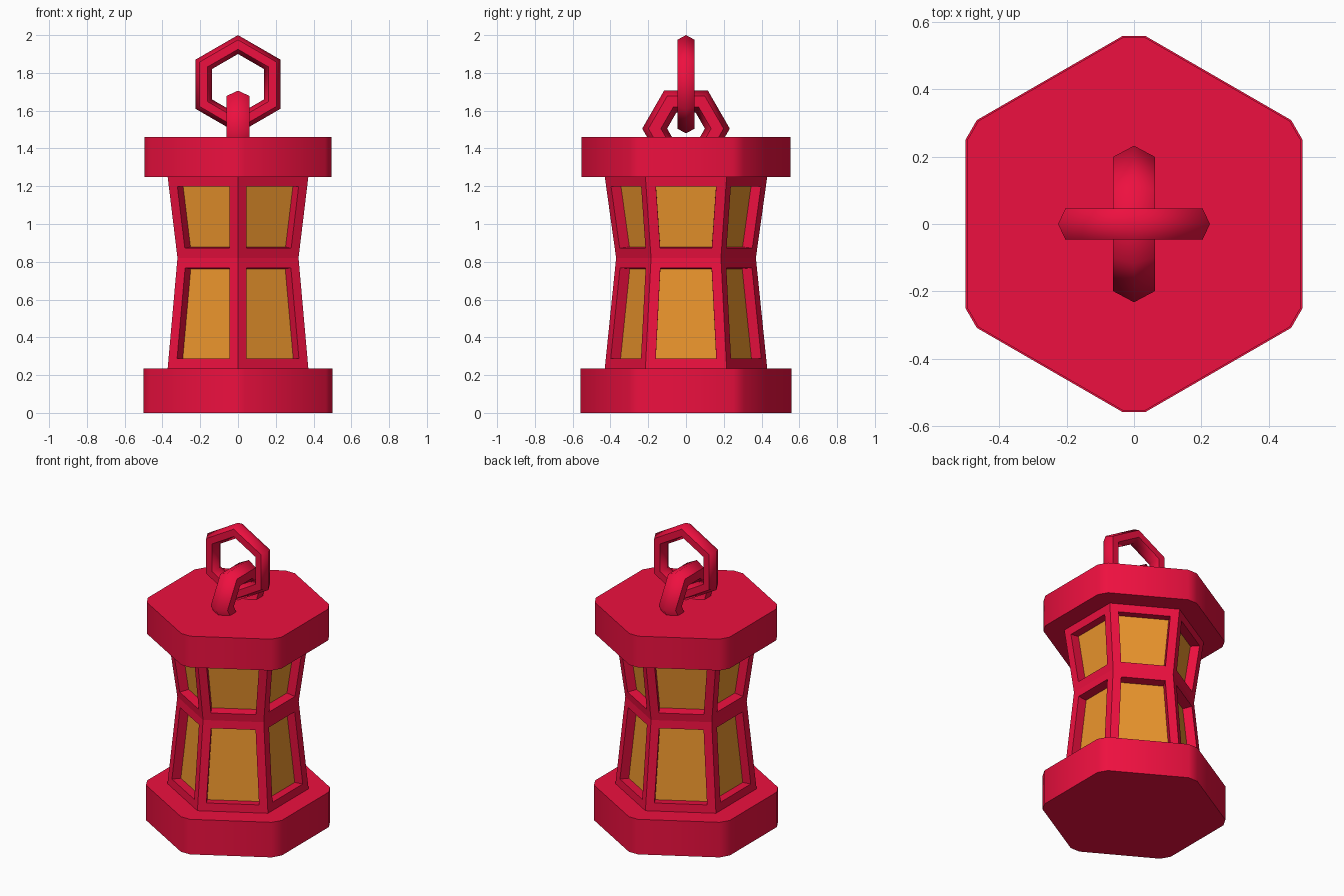
import bpy, bmesh
from math import radians, cos, sin, pi
from mathutils import Matrix

if "Cube" in bpy.data.objects:
    bpy.data.objects.remove(bpy.data.objects["Cube"])


def material(name, color):
    m = bpy.data.materials.new(name)
    m.diffuse_color = (*color, 1)
    m.use_nodes = True
    m.node_tree.nodes["Principled BSDF"].inputs["Base Color"].default_value = m.diffuse_color
    return m


RED = material("red_enamel", (0.85, 0.005, 0.05))
AMBER = material("amber_glass", (0.83, 0.30, 0.026))


def add_object(name, bm, mats):
    bmesh.ops.recalc_face_normals(bm, faces=bm.faces)
    me = bpy.data.meshes.new(name)
    bm.to_mesh(me)
    bm.free()
    for m in mats:
        me.materials.append(m)
    ob = bpy.data.objects.new(name, me)
    bpy.context.collection.objects.link(ob)
    return ob


def smooth(ob, angle):
    bpy.ops.object.select_all(action='DESELECT')
    ob.select_set(True)
    bpy.context.view_layer.objects.active = ob
    bpy.ops.object.shade_smooth_by_angle(angle=radians(angle))


def hexagon(bm, r, z):
    # corners point along +y and -y
    return [bm.verts.new((r * cos(pi / 6 + i * pi / 3), r * sin(pi / 6 + i * pi / 3), z))
            for i in range(6)]


def slab(name, r, z0, z1):
    # hexagonal plate with its upright corners cut off
    bm = bmesh.new()
    low, high = hexagon(bm, r, z0), hexagon(bm, r, z1)
    bm.faces.new(low[::-1])
    bm.faces.new(high)
    for i in range(6):
        j = (i + 1) % 6
        bm.faces.new((low[i], low[j], high[j], high[i]))
    upright = [e for e in bm.edges if abs(e.verts[0].co.z - e.verts[1].co.z) > 0.01]
    bmesh.ops.bevel(bm, geom=upright, offset=0.039, offset_type='OFFSET',
                    segments=1, affect='EDGES', clamp_overlap=True)
    # set the cut width directly from the flat-to-flat size
    ob = add_object(name, bm, [RED])
    smooth(ob, 40)
    return ob


def ring(name, major, minor, width, rotation, z):
    bpy.ops.mesh.primitive_torus_add(major_segments=6, minor_segments=6,
                                     major_radius=major, minor_radius=minor)
    ob = bpy.context.object
    ob.name = name
    half = minor * sin(pi / 3)
    ob.data.transform(Matrix.Translation((0, 0, z)) @ rotation
                      @ Matrix.Rotation(pi / 6, 4, 'Z')
                      @ Matrix.Diagonal((1, 1, width / half, 1)))
    ob.data.materials.append(RED)
    smooth(ob, 61)
    return ob


# base and roof plates
slab("base_plate", 0.577, 0.0, 0.235)
slab("roof_plate", 0.572, 1.25, 1.46)

# waisted body: every face becomes a frame with a recessed amber window
bm = bmesh.new()
rows = [hexagon(bm, r, z) for r, z in ((0.43, 0.235), (0.37, 0.82), (0.43, 1.25))]
sides = []
for a, b in zip(rows, rows[1:]):
    for i in range(6):
        j = (i + 1) % 6
        sides.append(bm.faces.new((a[i], a[j], b[j], b[i])))
bm.normal_update()
bmesh.ops.inset_individual(bm, faces=sides, thickness=0.052, use_even_offset=True)
bm.normal_update()
bmesh.ops.inset_individual(bm, faces=sides, thickness=0.0, depth=0.0)
for f in sides:
    f.material_index = 1
    shift = f.normal * -0.06
    for v in f.verts:
        v.co += shift
add_object("window_body", bm, [RED, AMBER])

# hanging loop fixed in the roof, and the carrying ring through it
ring("roof_loop", 0.166, 0.066, 0.062, Matrix.Rotation(pi / 2, 4, 'Y'), 1.505)
ring("carrying_ring", 0.21, 0.05, 0.046, Matrix.Rotation(pi / 2, 4, 'X'), 1.74)
